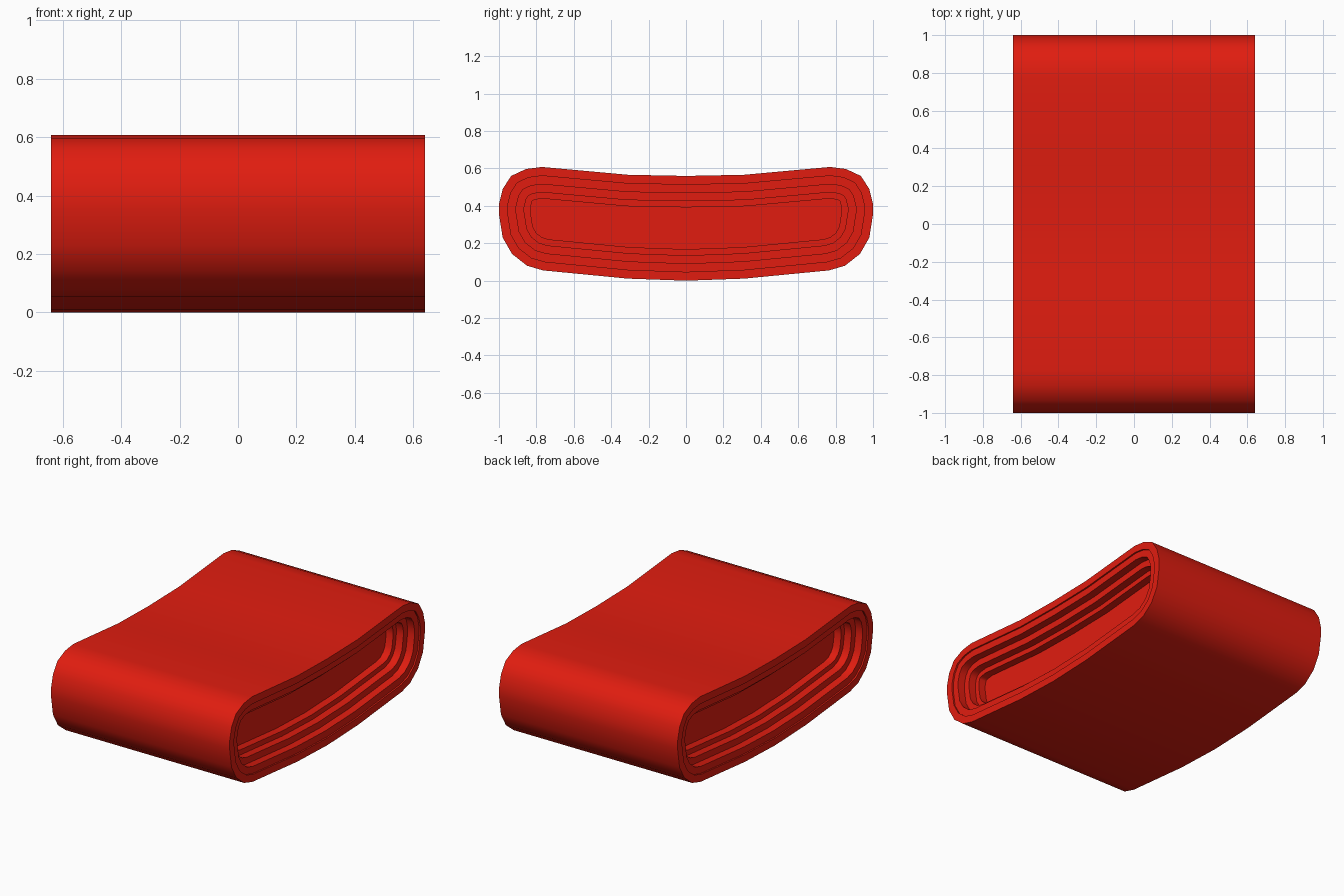
import bpy, bmesh
from mathutils import Vector

if "Cube" in bpy.data.objects:
    bpy.data.objects.remove(bpy.data.objects["Cube"])

HALF = 0.64  # half length along x

# right half of the curved cross-section (y, z), bottom centre to top centre
half = [(0, 0), (.31, .011), (.765, .055), (.85, .08), (.93, .143), (.98, .23),
        (1, .355), (1, .41), (.98, .49), (.935, .56), (.855, .597), (.77, .608),
        (.31, .566), (0, .56)]
profile = [Vector(p) for p in half + [(-y, z) for y, z in half[-2:0:-1]]]


def inset(points, d):
    """Offset a counter-clockwise outline inwards by d with mitred corners."""
    out = []
    n = len(points)
    for i, p in enumerate(points):
        a = (p - points[i - 1]).normalized()
        b = (points[(i + 1) % n] - p).normalized()
        na, nb = Vector((-a.y, a.x)), Vector((-b.y, b.x))
        out.append(p + (na + nb) * (d / (1 + na.dot(nb))))
    return out


# stepped recess: (inset, depth) from the outer rim to the floor
steps = [(0, 0), (.047, 0), (.047, .01), (.092, .01), (.092, .06),
         (.135, .06), (.135, .11), (.168, .11), (.168, .16)]
stations = ([(d, -HALF + depth) for d, depth in reversed(steps)]
            + [(d, HALF - depth) for d, depth in steps])

# loft all loops from one recess floor to the other
bm = bmesh.new()
loops = [[bm.verts.new((x, p.x, p.y)) for p in inset(profile, d)] for d, x in stations]
n = len(profile)
for la, lb in zip(loops, loops[1:]):
    for i in range(n):
        j = (i + 1) % n
        bm.faces.new((la[i], la[j], lb[j], lb[i]))
bm.faces.new(loops[0])
bm.faces.new(loops[-1])
bmesh.ops.recalc_face_normals(bm, faces=bm.faces)

mesh = bpy.data.meshes.new("curved_block")
bm.to_mesh(mesh)
bm.free()
block = bpy.data.objects.new("curved_block", mesh)
bpy.context.collection.objects.link(block)

# red finish
red = bpy.data.materials.new("red")
red.diffuse_color = (0.75, 0.012, 0.005, 1)
red.use_nodes = True
red.node_tree.nodes["Principled BSDF"].inputs["Base Color"].default_value = red.diffuse_color
mesh.materials.append(red)

# smooth around the sides, sharp at the steps
bpy.context.view_layer.objects.active = block
block.select_set(True)
bpy.ops.object.shade_smooth_by_angle(angle=0.65)
